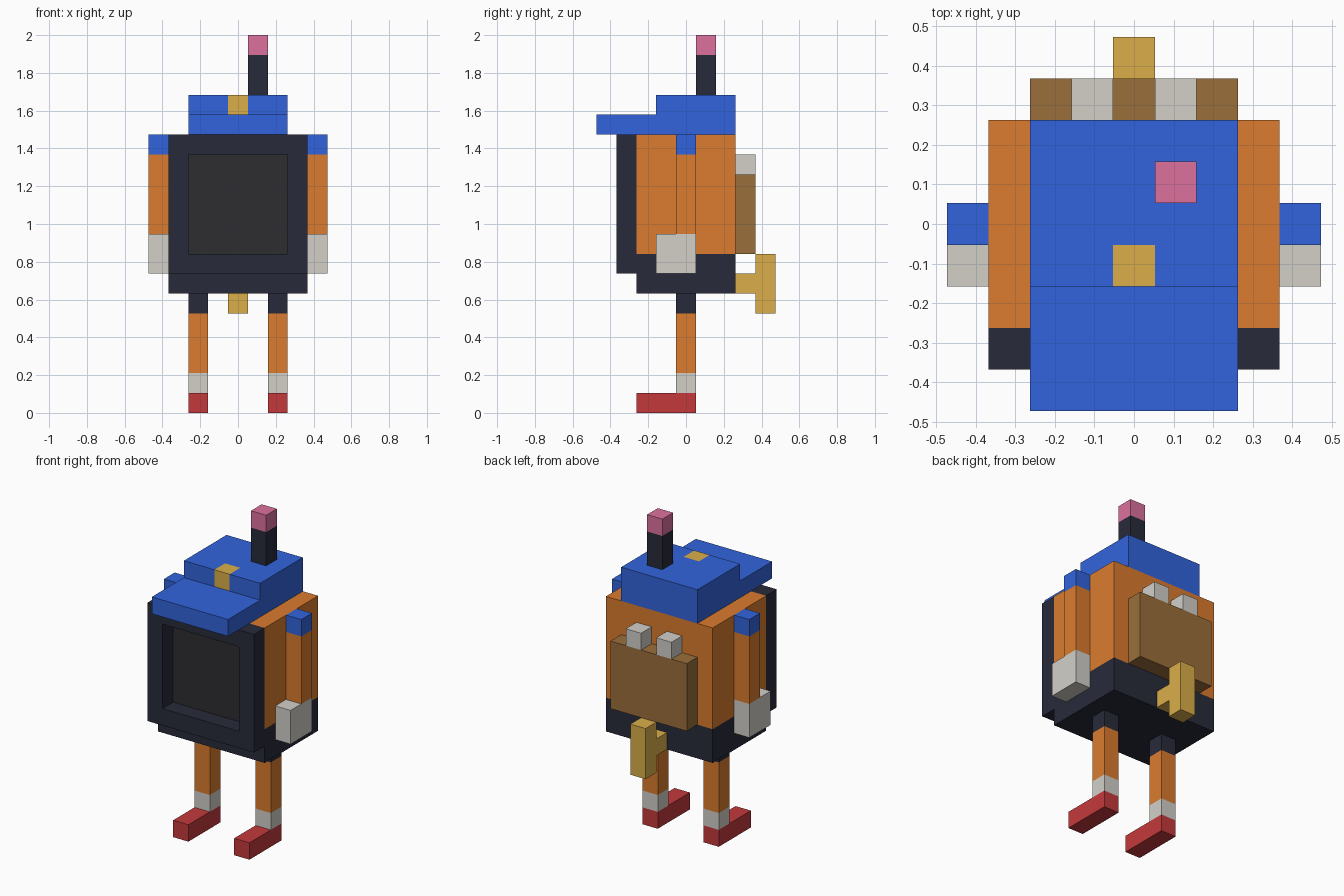
import bpy, bmesh
from mathutils import Vector

if "Cube" in bpy.data.objects:
    bpy.data.objects.remove(bpy.data.objects["Cube"])

U = 2 / 19  # one block of the grid the figure is built on


def material(name, hex_code):
    srgb = [int(hex_code[i:i + 2], 16) / 255 for i in (0, 2, 4)]
    lin = [c / 12.92 if c <= 0.04045 else ((c + 0.055) / 1.055) ** 2.4 for c in srgb]
    m = bpy.data.materials.new(name)
    m.diffuse_color = (*lin, 1)
    m.use_nodes = True
    m.node_tree.nodes["Principled BSDF"].inputs["Base Color"].default_value = m.diffuse_color
    return m


ORANGE = material("orange", "DB7C2E")
DARK = material("dark_navy", "272A3A")
SCREEN = material("screen_grey", "2D2D30")
BLUE = material("blue", "3264DC")
WHITE = material("off_white", "D3D0C9")
RED = material("red", "C4393C")
GOLD = material("gold", "DBAF4A")
BROWN = material("brown", "9B6E3B")
PINK = material("pink", "DC719E")


def finish(name, bm, mat):
    bmesh.ops.recalc_face_normals(bm, faces=bm.faces)
    mesh = bpy.data.meshes.new(name)
    bm.to_mesh(mesh)
    bm.free()
    mesh.materials.append(mat)
    ob = bpy.data.objects.new(name, mesh)
    bpy.context.collection.objects.link(ob)
    return ob


def prism(name, mat, outline, axis, lo, hi):
    """Extrude an outline (in blocks) along x from the yz plane or along z from the xy plane."""
    place = (lambda a, b: (lo, a, b)) if axis == "x" else (lambda a, b: (a, b, lo))
    bm = bmesh.new()
    face = bm.faces.new([bm.verts.new(Vector(place(a, b)) * U) for a, b in outline])
    ext = bmesh.ops.extrude_face_region(bm, geom=[face])["geom"]
    step = Vector((hi - lo, 0, 0)) if axis == "x" else Vector((0, 0, hi - lo))
    bmesh.ops.translate(bm, vec=step * U,
                        verts=[v for v in ext if isinstance(v, bmesh.types.BMVert)])
    return finish(name, bm, mat)


def block_mesh(x, y, z):
    bm = bmesh.new()
    bmesh.ops.create_cube(bm, size=1)
    for v in bm.verts:
        for i, (a, b) in enumerate((x, y, z)):
            v.co[i] = (a if v.co[i] < 0 else b) * U
    return bm


def facing(bm, sign):
    return next(f for f in bm.faces if f.normal.y * sign > 0.9)


def block(name, mat, x, y, z, open_front=False):
    bm = block_mesh(x, y, z)
    bm.normal_update()
    if open_front:
        bmesh.ops.delete(bm, geom=[facing(bm, -1)], context="FACES_ONLY")
    return finish(name, bm, mat)


# Body: dark base, orange torso (open where the screen sits) and screen
block("body_base", DARK, (-3.5, 3.5), (-2.5, 2.5), (6, 8))
block("torso", ORANGE, (-3.5, 3.5), (-2.5, 2.5), (8, 14), open_front=True)
block("screen", SCREEN, (-2.5, 2.5), (-2.5, -2), (8, 13))

# Screen frame: slab with front inset, pushed in one block, open behind
bm = block_mesh((-3.5, 3.5), (-3.5, -2.5), (7, 14))
bm.normal_update()
bmesh.ops.delete(bm, geom=[facing(bm, 1)], context="FACES_ONLY")
front = facing(bm, -1)
bmesh.ops.inset_region(bm, faces=[front], thickness=U, use_even_offset=True)
ext = bmesh.ops.extrude_face_region(bm, geom=[front])["geom"]
bmesh.ops.translate(bm, vec=(0, U, 0), verts=[v for v in ext if isinstance(v, bmesh.types.BMVert)])
old = [f for f in ([front] if front.is_valid else [])]
inner = [f for f in ext if isinstance(f, bmesh.types.BMFace)]
bmesh.ops.delete(bm, geom=list(set(old + inner)), context="FACES_ONLY")
finish("screen_frame", bm, DARK)

# Cap: brim layer, notched crown and the badge filling the notch
block("cap_brim", BLUE, (-2.5, 2.5), (-4.5, 2.5), (14, 15))
prism("cap_crown", BLUE, [(-2.5, -1.5), (-0.5, -1.5), (-0.5, -0.5), (0.5, -0.5), (0.5, -1.5),
                          (2.5, -1.5), (2.5, 2.5), (-2.5, 2.5)], "z", 15, 16)
block("cap_badge", GOLD, (-0.5, 0.5), (-1.5, -0.5), (15, 16))

# Antenna
block("antenna", DARK, (0.5, 1.5), (0.5, 1.5), (16, 18))
block("antenna_tip", PINK, (0.5, 1.5), (0.5, 1.5), (18, 19))

# Backpack with two pegs on top
block("backpack", BROWN, (-2.5, 2.5), (2.5, 3.5), (8, 12))

# Tail: sideways T profile
prism("tail", GOLD, [(2.5, 6), (3.5, 6), (3.5, 5), (4.5, 5), (4.5, 8), (3.5, 8), (3.5, 7), (2.5, 7)],
      "x", -0.5, 0.5)

# Paired limbs and pegs
for side, s in (("left", -1), ("right", 1)):
    def pair(part, mat, x, y, z):
        block(f"{side}_{part}", mat, sorted((s * x[0], s * x[1])), y, z)

    pair("backpack_peg", WHITE, (0.5, 1.5), (2.5, 3.5), (12, 13))
    pair("shoulder", BLUE, (3.5, 4.5), (-0.5, 0.5), (13, 14))
    pair("arm", ORANGE, (3.5, 4.5), (-0.5, 0.5), (9, 13))
    pair("hand", WHITE, (3.5, 4.5), (-1.5, 0.5), (7, 9))
    pair("hip", DARK, (1.5, 2.5), (-0.5, 0.5), (5, 6))
    pair("leg", ORANGE, (1.5, 2.5), (-0.5, 0.5), (2, 5))
    pair("sock", WHITE, (1.5, 2.5), (-0.5, 0.5), (1, 2))
    pair("shoe", RED, (1.5, 2.5), (-2.5, 0.5), (0, 1))
